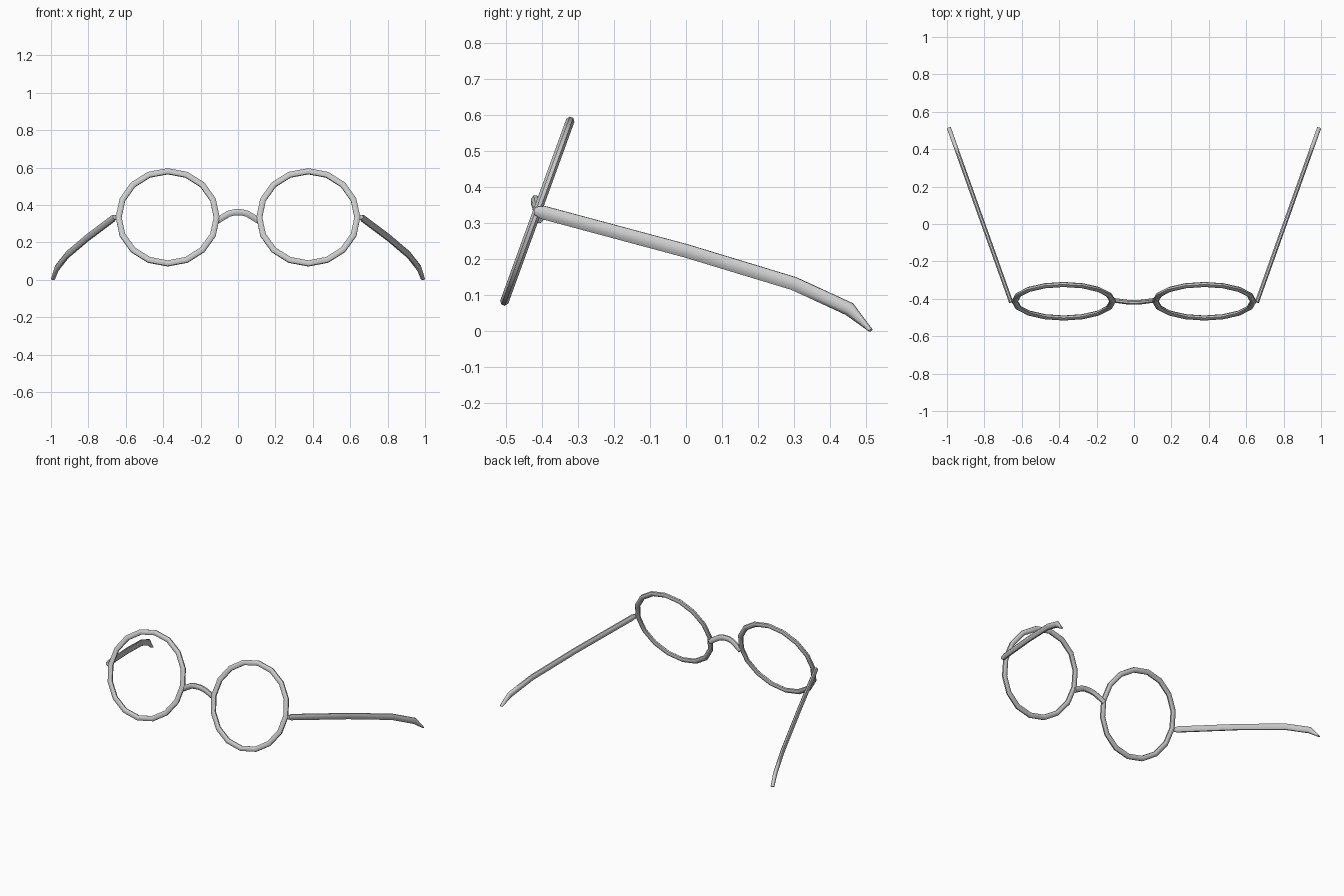
import bpy, bmesh, math
from mathutils import Vector

if "Cube" in bpy.data.objects:
    bpy.data.objects.remove(bpy.data.objects["Cube"])


def sweep(name, path, side, half_w, half_h, scales=None, closed=False, mirror=False, sides=8, turn=0.0):
    """Sweep an elliptical section along a path lying in the plane normal to 'side'."""
    bm = bmesh.new()
    side = Vector(side).normalized()
    pts = [Vector(p) for p in path]
    n = len(pts)
    rings = []
    for i, p in enumerate(pts):
        if closed:
            t = pts[(i + 1) % n] - pts[i - 1]
        else:
            t = pts[min(i + 1, n - 1)] - pts[max(i - 1, 0)]
        up = t.normalized().cross(side).normalized()
        s = scales[i] if scales else 1
        ring = []
        for k in range(sides):
            a = 2 * math.pi * (k + turn) / sides
            ring.append(bm.verts.new(p + side * half_w * math.cos(a) + up * half_h * s * math.sin(a)))
        rings.append(ring)
    for i in range(n if closed else n - 1):
        r0, r1 = rings[i], rings[(i + 1) % n]
        for k in range(sides):
            j = (k + 1) % sides
            bm.faces.new((r0[k], r0[j], r1[j], r1[k]))
    if not closed:
        bm.faces.new(rings[0])
        bm.faces.new(rings[-1])
    bmesh.ops.recalc_face_normals(bm, faces=bm.faces)
    me = bpy.data.meshes.new(name)
    bm.to_mesh(me)
    bm.free()
    ob = bpy.data.objects.new(name, me)
    bpy.context.collection.objects.link(ob)
    if mirror:
        ob.modifiers.new("mirror", 'MIRROR').use_mirror_merge = False
    bpy.ops.object.select_all(action='DESELECT')
    ob.select_set(True)
    bpy.context.view_layer.objects.active = ob
    bpy.ops.object.shade_smooth_by_angle(angle=math.radians(50))
    return ob


# Lens rims, tilted back at the top
tilt = math.radians(20)
ct, st = math.cos(tilt), math.sin(tilt)
R, N = 0.262, 16
rim = []
for i in range(N):
    a = 2 * math.pi * i / N
    u, v = R * math.cos(a), R * math.sin(a)
    rim.append((0.376 + u, -0.413 + v * st, 0.334 + v * ct))
sweep("lens_rim", rim, (0, ct, -st), 0.013, 0.017, closed=True, mirror=True, turn=0.5)

# Arched nose bridge
half = [(0.112, -0.408, 0.315), (0.085, -0.411, 0.332), (0.05, -0.416, 0.353), (0.02, -0.419, 0.361)]
bridge = [(-x, y, z) for x, y, z in half] + [half[i] for i in (3, 2, 1, 0)]
sweep("nose_bridge", bridge, (0, 1, 0), 0.013, 0.018, turn=0.5)

# Temple arms, splayed outwards and drooping to a point
slope = 0.357
profile = [(-0.418, 0.335, 0.6), (-0.395, 0.330, 1), (0.0, 0.224, 1), (0.3, 0.133, 1),
           (0.454, 0.062, 1), (0.513, 0.003, 0.25)]
arm = [(0.66 + (y + 0.41) * slope, y, z) for y, z, s in profile]
sweep("temple_arm", arm, (1, -slope, 0), 0.012, 0.020,
      scales=[p[2] for p in profile], mirror=True, turn=0.5)
